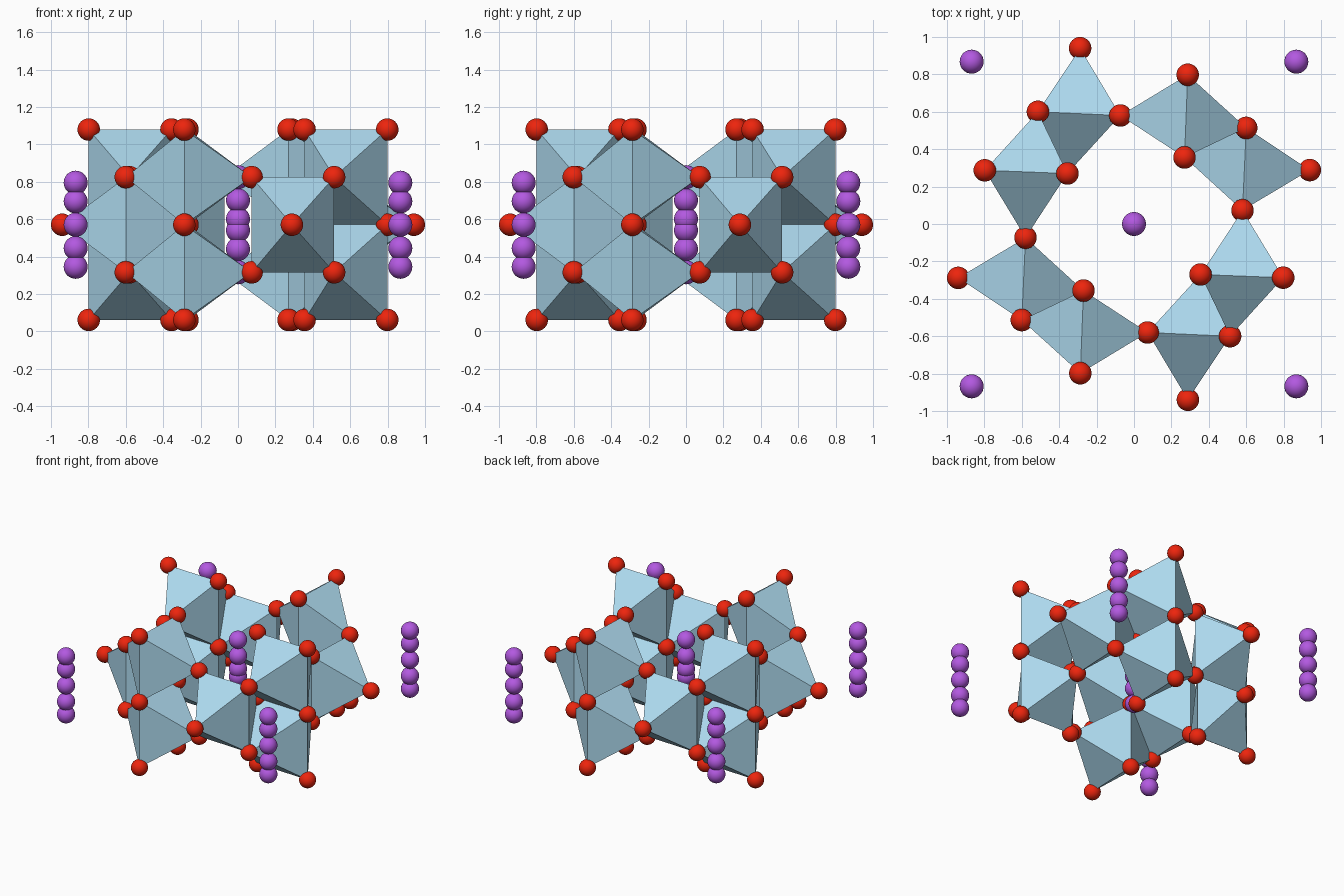
import bpy, bmesh, math
from mathutils import Matrix, Vector

if "Cube" in bpy.data.objects:
    bpy.data.objects.remove(bpy.data.objects["Cube"])

Z0, STEP = 0.061, 0.2545          # lowest atom layer and layer spacing
LAYERS = [Z0 + STEP * i for i in range(5)]
MID = LAYERS[2]

# Atom sites in one quadrant, seen from above
SITES = {"A": (0.940, 0.288), "B": (0.600, 0.514), "C": (0.580, 0.073),
         "D": (0.270, 0.356), "E": (0.287, 0.798), "C2": (-0.073, 0.580)}


def material(name, colour):
    m = bpy.data.materials.new(name)
    m.diffuse_color = (*colour, 1)
    m.use_nodes = True
    m.node_tree.nodes["Principled BSDF"].inputs["Base Color"].default_value = m.diffuse_color
    return m


RED = material("red", (0.85, 0.018, 0.004))
PURPLE = material("purple", (0.45, 0.10, 0.75))
BLUE = material("pale_blue", (0.42, 0.70, 0.86))


def spot(site, quarter, layer):
    """Position of a site turned by quarter turns, on a given layer."""
    p = Vector((*SITES[site], LAYERS[layer]))
    return Matrix.Rotation(quarter * math.pi / 2, 3, 'Z') @ p


def finish(bm, name, mat, smooth):
    mesh = bpy.data.meshes.new(name)
    bmesh.ops.recalc_face_normals(bm, faces=bm.faces)
    for f in bm.faces:
        f.smooth = smooth
    bm.to_mesh(mesh)
    bm.free()
    mesh.materials.append(mat)
    ob = bpy.data.objects.new(name, mesh)
    bpy.context.collection.objects.link(ob)


def spheres(name, centres, radius, mat):
    bm = bmesh.new()
    for c in centres:
        bmesh.ops.create_uvsphere(bm, u_segments=32, v_segments=16, radius=radius,
                                  matrix=Matrix.Translation(c))
    finish(bm, name, mat, True)


def octahedron(bm, q, layer, tips, sides):
    """Two tips on the layer, four side corners one layer above and below."""
    t = [bm.verts.new(spot(s, q, layer)) for s in tips]
    ring = [bm.verts.new(spot(s, q, layer + d)) for s, d in
            ((sides[0], -1), (sides[1], -1), (sides[1], 1), (sides[0], 1))]
    for tip in t:
        for i in range(4):
            bm.faces.new((tip, ring[i], ring[(i + 1) % 4]))


for q in range(4):
    # Double chain of octahedra
    bm = bmesh.new()
    octahedron(bm, q, 2, ("A", "D"), ("B", "C"))
    for layer in (1, 3):
        octahedron(bm, q, layer, ("B", "C2"), ("E", "D"))
    finish(bm, f"octahedra_chain_{q + 1}", BLUE, False)

    # Red corner atoms
    levels = {"A": (2,), "B": (1, 3), "C": (1, 3), "D": (0, 2, 4), "E": (0, 2, 4)}
    spheres(f"corner_atoms_{q + 1}",
            [spot(s, q, l) for s, ls in levels.items() for l in ls], 0.060, RED)

    # Purple atom stack at each outer corner
    x, y = 0.868 * (1 if q in (0, 3) else -1), 0.868 * (1 if q < 2 else -1)
    spheres(f"outer_stack_{q + 1}",
            [Vector((x, y, MID + d)) for d in (-0.225, -0.125, 0, 0.125, 0.225)],
            0.064, PURPLE)

# Purple atom stack in the central tunnel
spheres("tunnel_stack",
        [Vector((0, 0, MID + s * d)) for d in (0.03, 0.13, STEP) for s in (-1, 1)],
        0.064, PURPLE)
